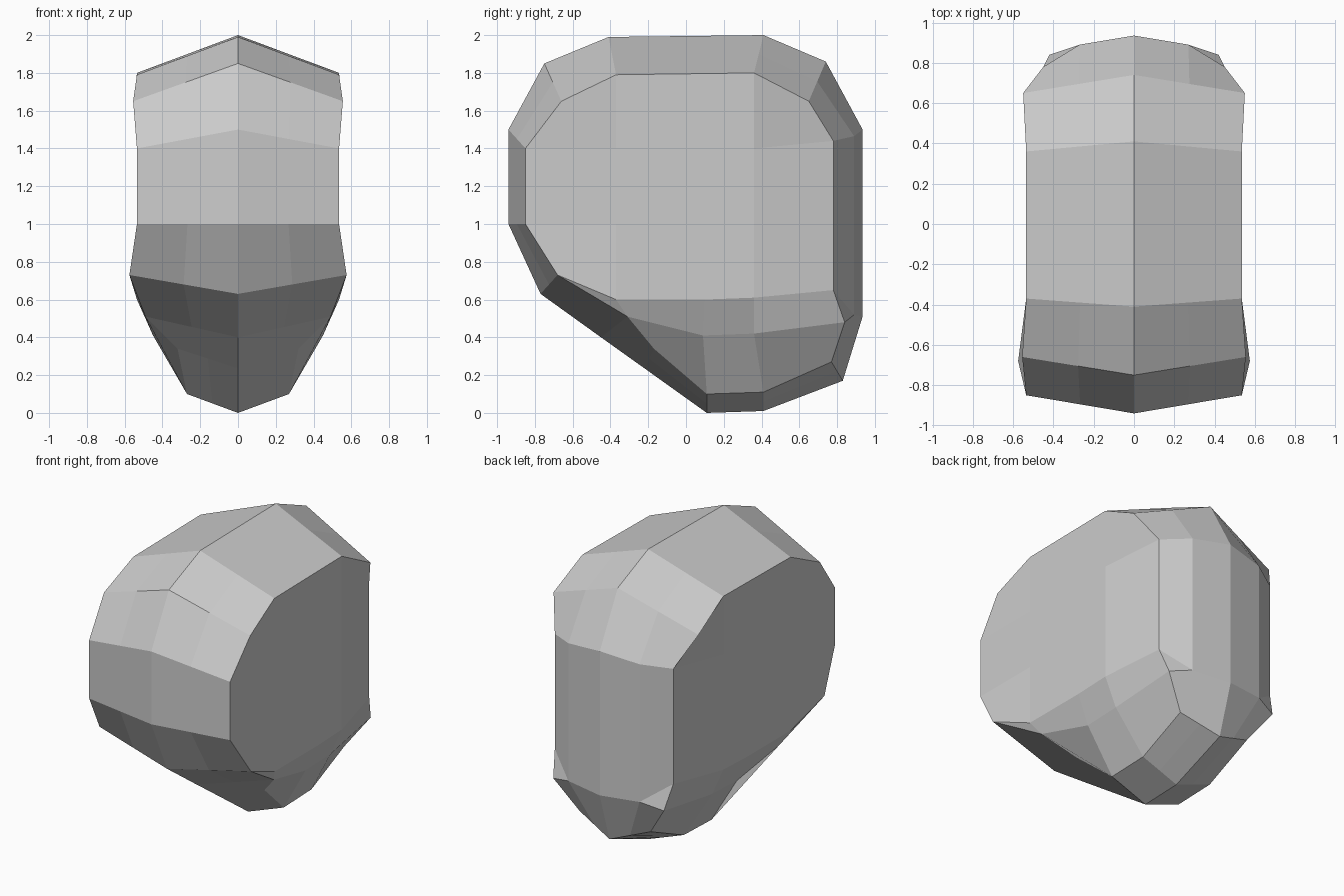
import bpy, bmesh

if "Cube" in bpy.data.objects:
    bpy.data.objects.remove(bpy.data.objects["Cube"])

# Stations round the side profile: centre-line (y, z) and outer edge (x, y, z)
FRONT_TOP = [
    ((-.94, 1.0), (.535, -.85, 1.0)),
    ((-.94, 1.5), (.535, -.85, 1.4)),
    ((-.75, 1.85), (.555, -.66, 1.65)),
    ((-.41, 1.99), (.535, -.37, 1.79)),
    ((.41, 2.0), (.535, .36, 1.80)),
    ((.74, 1.86), (.55, .65, 1.65)),
]
BACK_BOTTOM = [
    ((.935, 1.5), (.45, .78, 1.44)),
    ((.935, .51), (.45, .78, .65)),
    ((.935, .51), (.42, .84, .48)),
    ((.83, .17), (.27, .77, .27)),
    ((.41, .01), (.27, .41, .11)),
    ((.11, 0), (.27, .11, .10)),
    ((-.22, .236), (.32, -.17, .34)),
    ((-.45, .40), (.49, -.31, .51)),
    ((-.77, .63), (.575, -.68, .73)),
]
STATIONS = FRONT_TOP + BACK_BOTTOM
# Rounded back: half-way points that are not on a straight line
MIDS = {6: (.27, .89, 1.465), 7: (.27, .89, .52), 8: (.27, .89, .52)}

bm = bmesh.new()
centre, mid, edge = [], [], []
for i, ((cy, cz), e) in enumerate(STATIONS):
    m = MIDS.get(i, (e[0] / 2, (cy + e[1]) / 2, (cz + e[2]) / 2))
    centre.append(bm.verts.new((0, cy, cz)))
    mid.append(bm.verts.new(m))
    edge.append(bm.verts.new(e))

# Band from the centre line to the outer edge
n = len(STATIONS)
for i in range(n):
    j = (i + 1) % n
    for a, b in ((centre, mid), (mid, edge)):
        bm.faces.new((a[i], a[j], b[j], b[i]))

# Inner points of the side panel and jaw
inner = {
    "u1": (.535, -.37, 1.4), "u3": (.535, .36, 1.4),
    "l1": (.535, -.37, 1.0),
    "s1": (.535, -.37, .60), "s2": (.535, .10, .60), "s3": (.535, .36, .61),
    "b1": (.45, .09, .41), "b2": (.45, .36, .42),
}
pts = {k: bm.verts.new(v) for k, v in inner.items()}
pts.update({str(i): v for i, v in enumerate(edge)})
PANELS = ["1 2 3 u1", "3 4 u3 u1", "4 5 6 u3", "0 1 u1 l1", "14 0 l1 s1",
          "l1 u1 u3 s3 s2 s1", "u3 6 7 s3",
          "14 s1 13", "s1 s2 b1 13", "s2 s3 b2 b1", "s3 7 8 b2",
          "13 b1 11 12", "b1 b2 10 11", "b2 8 9 10"]
for p in PANELS:
    bm.faces.new([pts[k] for k in p.split()])

# Mirror to the other half, weld and orient
copy = bmesh.ops.duplicate(bm, geom=bm.verts[:] + bm.edges[:] + bm.faces[:])["geom"]
for v in copy:
    if isinstance(v, bmesh.types.BMVert):
        v.co.x *= -1
bmesh.ops.remove_doubles(bm, verts=bm.verts[:], dist=.001)
bmesh.ops.recalc_face_normals(bm, faces=bm.faces[:])

me = bpy.data.meshes.new("head")
bm.to_mesh(me)
bm.free()
bpy.context.collection.objects.link(bpy.data.objects.new("head", me))
